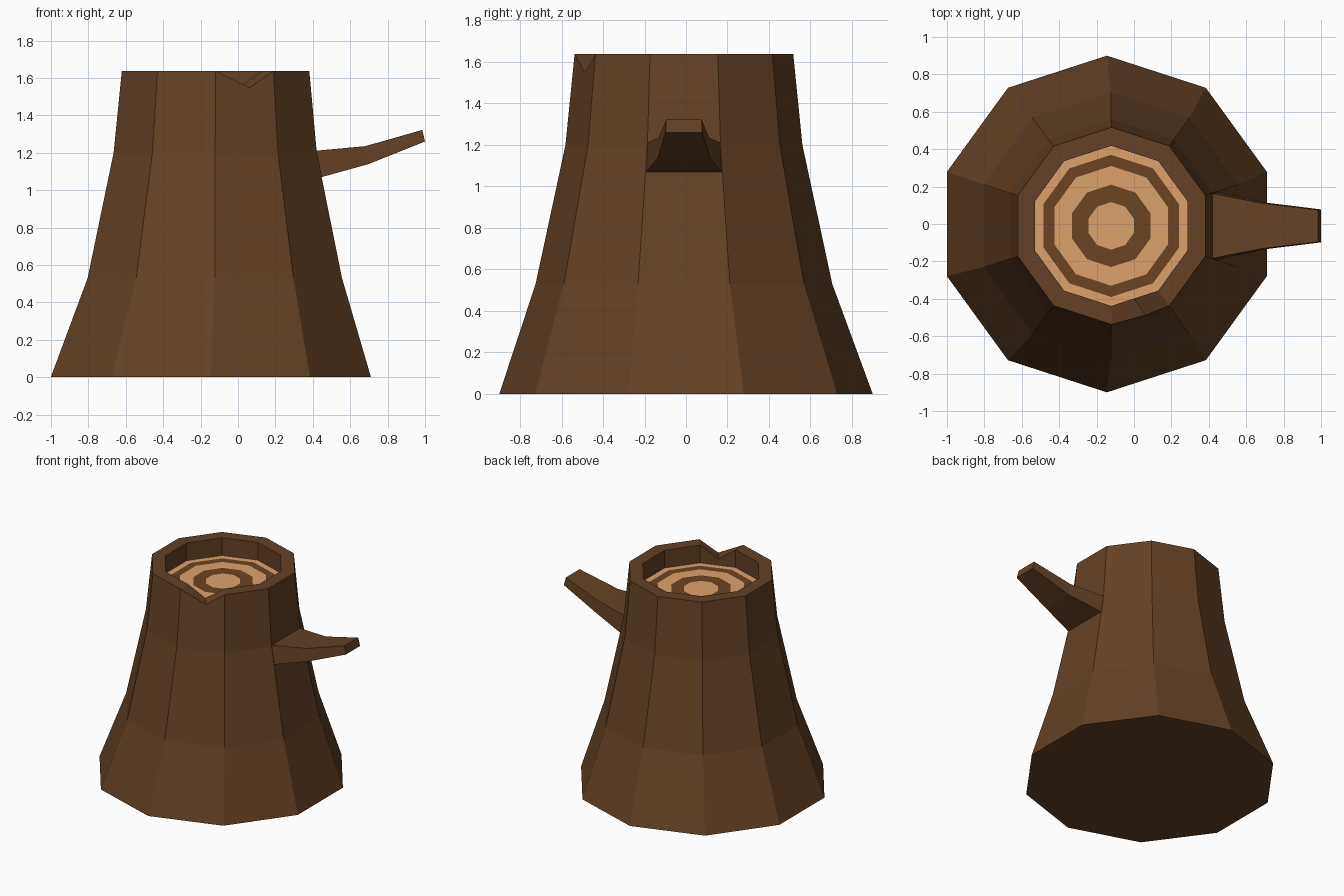
import bpy, bmesh
from math import cos, sin, radians
from mathutils import Vector

if "Cube" in bpy.data.objects:
    bpy.data.objects.remove(bpy.data.objects["Cube"])

SIDES = 10
CX, CY = -0.122, -0.01


def material(name, rgb):
    m = bpy.data.materials.new(name)
    m.diffuse_color = (*rgb, 1)
    m.use_nodes = True
    m.node_tree.nodes["Principled BSDF"].inputs["Base Color"].default_value = m.diffuse_color
    return m


bark = material("bark", (0.125, 0.053, 0.019))
pale_wood = material("pale_wood", (0.72, 0.36, 0.15))
dark_wood = material("dark_wood", (0.145, 0.058, 0.015))


def ring(bm, cx, cy, r, z):
    angles = [radians(-90 + 36 * k) for k in range(SIDES)]
    return [bm.verts.new((cx + r * cos(a), cy + r * sin(a), z)) for a in angles]


def bridge(bm, a, b):
    n = len(a)
    for i in range(n):
        j = (i + 1) % n
        bm.faces.new((a[i], a[j], b[j], b[i]))


def finish(bm, name, *mats, recalc=True):
    if recalc:
        bmesh.ops.recalc_face_normals(bm, faces=bm.faces[:])
    mesh = bpy.data.meshes.new(name)
    bm.to_mesh(mesh)
    bm.free()
    for m in mats:
        mesh.materials.append(m)
    ob = bpy.data.objects.new(name, mesh)
    bpy.context.collection.objects.link(ob)
    return ob


# Flared trunk with a hollow rim
bm = bmesh.new()
profile = [(-0.145, 0.0, 0.9, 0), (-0.124, CY, 0.715, 0.53), (CX, CY, 0.571, 1.2),
           (-0.12, CY, 0.527, 1.638), (CX, CY, 0.428, 1.638), (CX, CY, 0.428, 1.5)]
rings = [ring(bm, *p) for p in profile]
for a, b in zip(rings, rings[1:]):
    bridge(bm, a, b)
bm.faces.new(rings[0][::-1])

# V-shaped chip in the front of the rim
chip = []
for loop, fac, out in ((rings[3], 0.58, 0.009), (rings[4], 0.48, 0)):
    edge = bm.edges.get((loop[0], loop[1]))
    v = bmesh.utils.edge_split(edge, loop[0], fac)[1]
    v.co += Vector((out * sin(radians(18)), -out * cos(radians(18)), -0.09))
    chip.append(v)
rim_face = next(f for f in chip[0].link_faces if f in chip[1].link_faces)
bmesh.utils.face_split(rim_face, chip[0], chip[1])
finish(bm, "trunk", bark, recalc=False)

# Growth rings on the sunken cut surface
bm = bmesh.new()
bands = [ring(bm, CX, CY, r, 1.5) for r in (0.428, 0.38, 0.32, 0.22, 0.127)]
for a, b in zip(bands, bands[1:]):
    bridge(bm, a, b)
bm.faces.new(bands[-1])
for i, f in enumerate(bm.faces):
    f.material_index = (i // SIDES) % 2
finish(bm, "growth_rings", pale_wood, dark_wood, recalc=False)

# Tapered broken branch: x/z of the lower and upper edge, with half widths
bm = bmesh.new()
sections = [(0.437, 1.067, 0.183, 0.408, 1.21, 0.176),
            (0.70, 1.14, 0.125, 0.68, 1.235, 0.122),
            (1.0, 1.26, 0.088, 0.985, 1.322, 0.085)]
loops = []
for xb, zb, wb, xt, zt, wt in sections:
    corners = ((xb, CY - wb, zb), (xb, CY + wb, zb), (xt, CY + wt, zt), (xt, CY - wt, zt))
    loops.append([bm.verts.new(c) for c in corners])
for a, b in zip(loops, loops[1:]):
    bridge(bm, a, b)
bm.faces.new(loops[0])
bm.faces.new(loops[-1])
finish(bm, "branch", bark)
